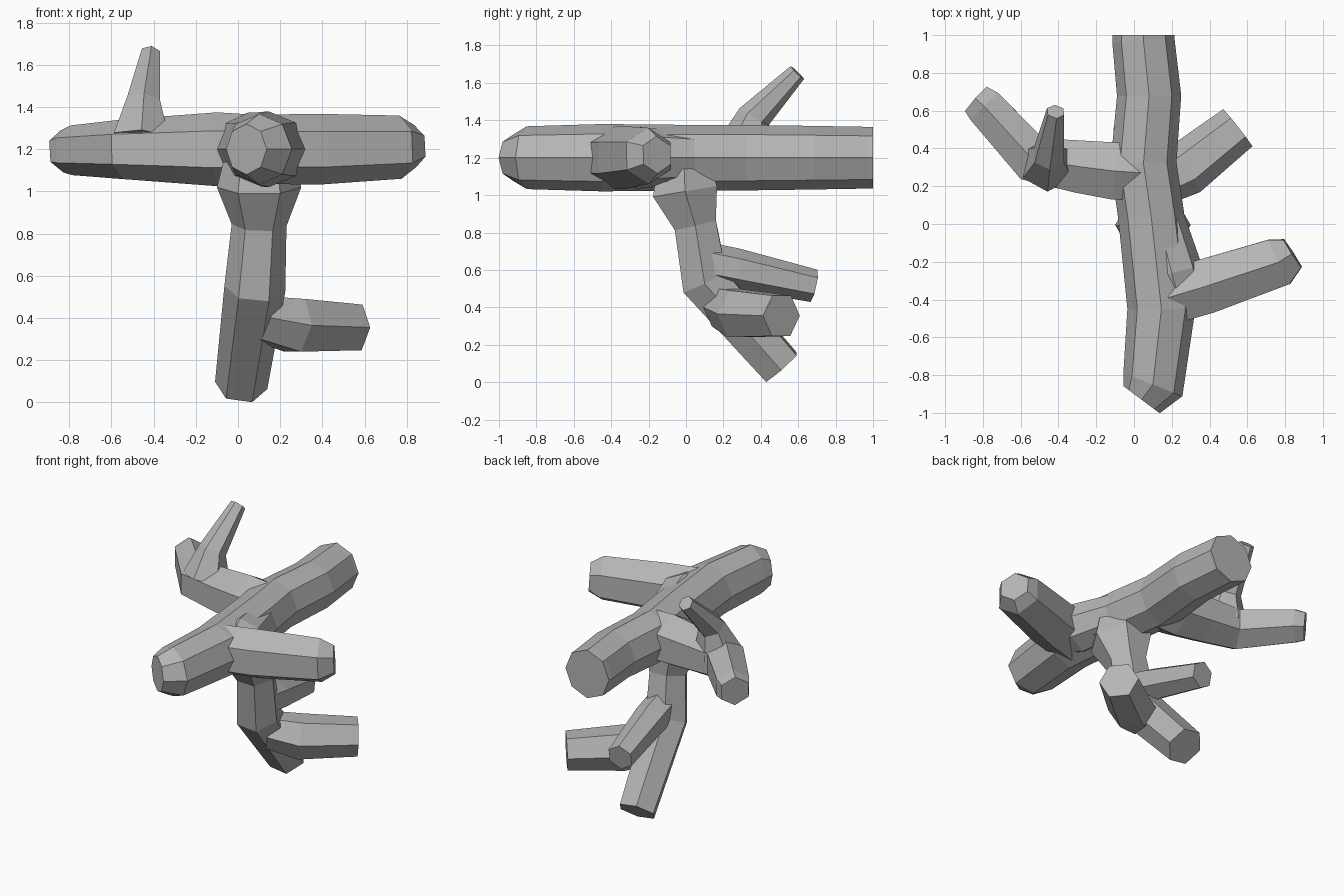
import bpy, bmesh, math
from mathutils import Vector

cube = bpy.data.objects.get("Cube")
if cube:
    bpy.data.objects.remove(cube, do_unlink=True)

grey = bpy.data.materials.new("bark_grey")
grey.use_nodes = True
colour = (0.46, 0.46, 0.46, 1)
grey.diffuse_color = colour
grey.node_tree.nodes["Principled BSDF"].inputs["Base Color"].default_value = colour


def limb(name, path, sides=6, up=(0, 0, 1), turn=0.0):
    """Tapered faceted tube; path holds (x, y, z, radius)."""
    points = [Vector(p[:3]) for p in path]
    bm = bmesh.new()
    rings = []
    for i, (centre, p) in enumerate(zip(points, path)):
        before = (centre - points[i - 1]).normalized() if i else Vector()
        after = (points[i + 1] - centre).normalized() if i < len(points) - 1 else Vector()
        along = (before + after).normalized()
        side = along.cross(Vector(up)).normalized()
        top = side.cross(along)
        ring = []
        for k in range(sides):
            a = math.tau * (k + turn) / sides
            ring.append(bm.verts.new(centre + p[3] * (math.cos(a) * top + math.sin(a) * side)))
        rings.append(ring)
    for a, b in zip(rings, rings[1:]):
        for k in range(sides):
            n = (k + 1) % sides
            bm.faces.new((a[k], a[n], b[n], b[k]))
    bm.faces.new(rings[0])
    bm.faces.new(rings[-1])
    bmesh.ops.recalc_face_normals(bm, faces=bm.faces)
    mesh = bpy.data.meshes.new(name)
    bm.to_mesh(mesh)
    bm.free()
    mesh.materials.append(grey)
    obj = bpy.data.objects.new(name, mesh)
    bpy.context.collection.objects.link(obj)
    return obj


# Main horizontal bough
bough = limb("branch", [
    (0.05, 1.0, 1.2, 0.165), (0.05, 0.97, 1.2, 0.165), (0.08, 0.68, 1.2, 0.17),
    (0.05, 0.32, 1.2, 0.175), (0.09, 0.05, 1.2, 0.175), (0.145, -0.45, 1.2, 0.18),
    (0.1, -0.85, 1.2, 0.168), (0.04, -0.93, 1.2, 0.12)], sides=8)

limbs = [
    # Side boughs
    limb("left_bough", [
        (0.06, 0.27, 1.2, 0.165), (-0.1, 0.28, 1.2, 0.175), (-0.3, 0.305, 1.2, 0.16),
        (-0.54, 0.345, 1.2, 0.142), (-0.79, 0.62, 1.195, 0.118), (-0.835, 0.66, 1.19, 0.1)]),
    limb("right_bough", [
        (0.18, -0.39, 1.2, 0.165), (0.38, -0.33, 1.2, 0.168),
        (0.77, -0.2, 1.21, 0.15), (0.84, -0.155, 1.215, 0.1)]),
    # Thickened fork between the main and right boughs
    limb("fork_swelling", [
        (0.08, 0.22, 1.2, 0.12), (0.2, -0.26, 1.2, 0.165), (0.24, -0.4, 1.2, 0.13)], sides=8),
    # Upright twig on the side bough
    limb("upright_twig", [
        (-0.46, 0.315, 1.25, 0.15), (-0.45, 0.365, 1.42, 0.09),
        (-0.415, 0.595, 1.655, 0.05)], up=(0, 1, 0)),
    # Hanging stem, flat side to the front
    limb("stem", [
        (0.1, -0.01, 1.14, 0.17), (0.1, -0.005, 1.02, 0.2), (0.1, 0.05, 0.84, 0.13),
        (0.08, 0.1, 0.54, 0.145), (0.015, 0.51, 0.08, 0.125)], up=(0, 1, 0), turn=0.5),
    # Twigs on the stem
    limb("low_twig", [
        (0.1, 0.2, 0.4, 0.12), (0.27, 0.29, 0.365, 0.145), (0.55, 0.51, 0.355, 0.125)], turn=0.5),
    limb("back_twig", [
        (0.1, 0.1, 0.64, 0.11), (0.08, 0.27, 0.605, 0.11), (0.02, 0.685, 0.515, 0.088)]),
]

# Fuse every limb into one clean surface
bpy.context.view_layer.objects.active = bough
for part in limbs:
    mod = bough.modifiers.new("fuse", 'BOOLEAN')
    mod.operation = 'UNION'
    mod.solver = 'EXACT'
    mod.object = part
    bpy.ops.object.modifier_apply(modifier=mod.name)
    bpy.data.objects.remove(part, do_unlink=True)
for face in bough.data.polygons:
    face.use_smooth = False
    face.material_index = 0
